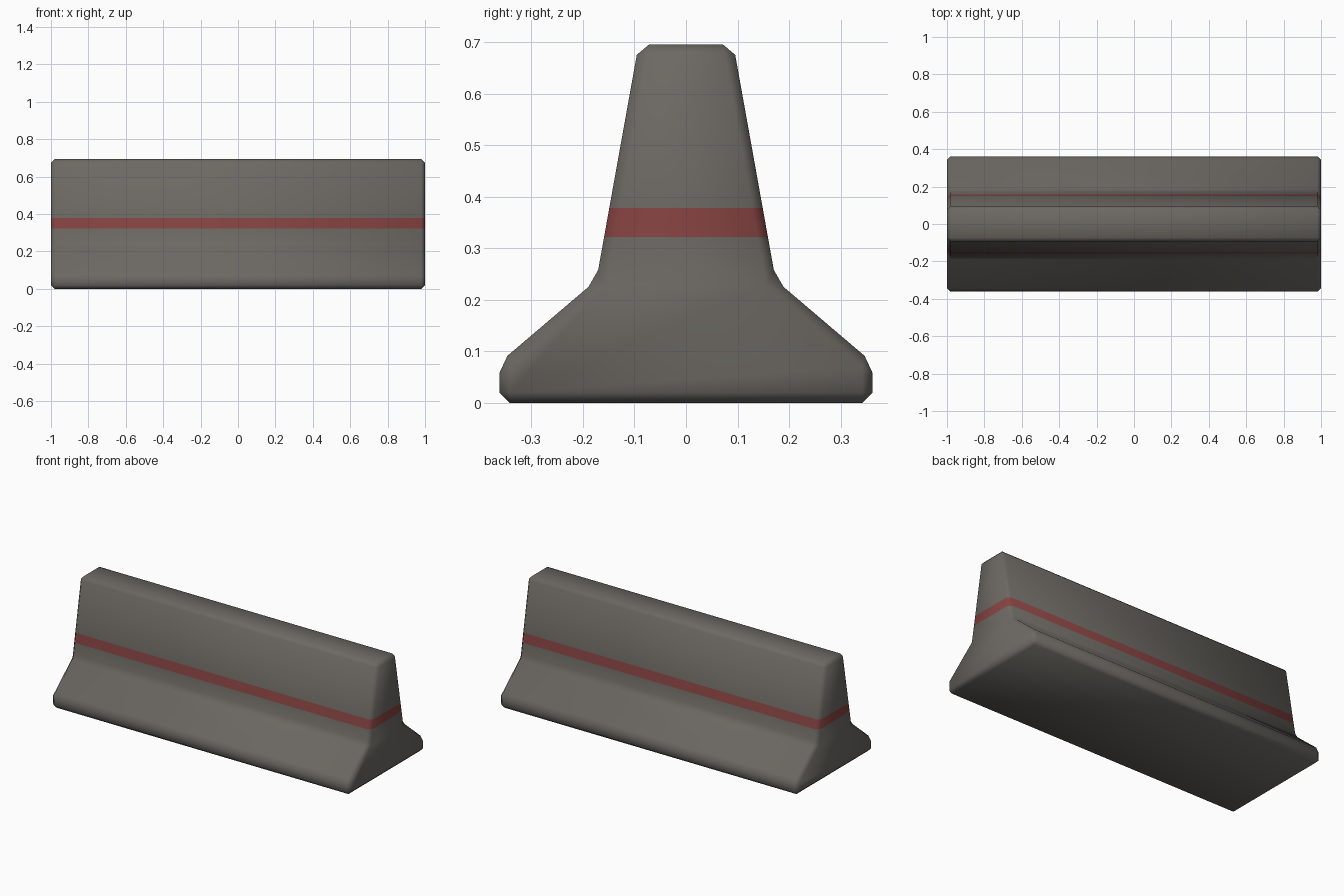
import bpy, bmesh
from mathutils import Vector

if "Cube" in bpy.data.objects:
    bpy.data.objects.remove(bpy.data.objects["Cube"])


def material(name, rgb):
    m = bpy.data.materials.new(name)
    m.diffuse_color = (*rgb, 1)
    m.use_nodes = True
    m.node_tree.nodes["Principled BSDF"].inputs["Base Color"].default_value = m.diffuse_color
    return m


# Half cross-section (y, z), mirrored to make the full outline
half = [(0.362, 0), (0.362, 0.078), (0.174, 0.238), (0.092, 0.695)]
outline = half + [(-y, z) for y, z in reversed(half)]

# Extrude the outline along x
bm = bmesh.new()
face = bm.faces.new([bm.verts.new((-1, y, z)) for y, z in outline])
ext = bmesh.ops.extrude_face_region(bm, geom=[face], use_keep_orig=True)
bmesh.ops.translate(bm, vec=(2, 0, 0),
                    verts=[g for g in ext["geom"] if isinstance(g, bmesh.types.BMVert)])
bmesh.ops.recalc_face_normals(bm, faces=bm.faces[:])

# Chamfer every edge
bmesh.ops.bevel(bm, geom=bm.edges[:], offset=0.02, offset_type='OFFSET',
                segments=1, profile=0.5, affect='EDGES')

# Cut the painted band around the wall
LOW, HIGH = 0.322, 0.378
for z in (LOW, HIGH):
    bmesh.ops.bisect_plane(bm, geom=bm.verts[:] + bm.edges[:] + bm.faces[:],
                           plane_co=Vector((0, 0, z)), plane_no=Vector((0, 0, 1)))
bmesh.ops.recalc_face_normals(bm, faces=bm.faces[:])
for f in bm.faces:
    f.smooth = True
    zs = [v.co.z for v in f.verts]
    f.material_index = int(min(zs) > LOW - 0.001 and max(zs) < HIGH + 0.001)

mesh = bpy.data.meshes.new("road_barrier")
bm.to_mesh(mesh)
bm.free()
mesh.materials.append(material("concrete grey", (0.150, 0.140, 0.124)))
mesh.materials.append(material("stripe red", (0.235, 0.056, 0.053)))
barrier = bpy.data.objects.new("road_barrier", mesh)
bpy.context.collection.objects.link(barrier)
